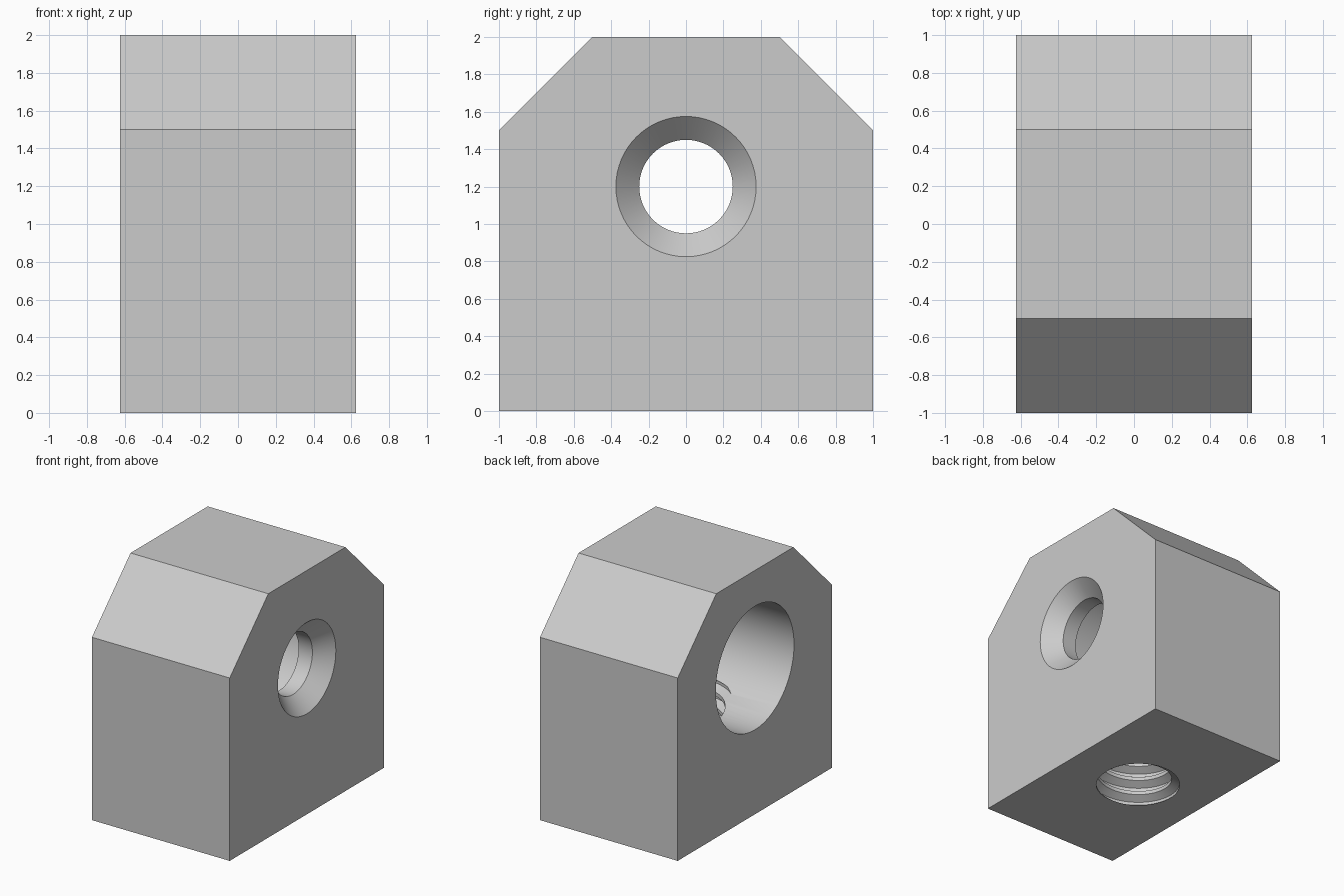
import bpy, bmesh, math

if "Cube" in bpy.data.objects:
    bpy.data.objects.remove(bpy.data.objects["Cube"])

HALF_X = 0.625      # half width of the block
BORE_Z = 1.2        # height of the cross bore axis
SIDES = 64


def make_object(name, bm):
    bmesh.ops.recalc_face_normals(bm, faces=bm.faces[:])
    mesh = bpy.data.meshes.new(name)
    bm.to_mesh(mesh)
    bm.free()
    obj = bpy.data.objects.new(name, mesh)
    bpy.context.collection.objects.link(obj)
    return obj


def cut(target, cutter):
    cutter.hide_render = True
    bpy.context.view_layer.objects.active = target
    mod = target.modifiers.new("cut", 'BOOLEAN')
    mod.operation = 'DIFFERENCE'
    mod.solver = 'EXACT'
    mod.object = cutter
    bpy.ops.object.modifier_apply(modifier=mod.name)
    bpy.data.objects.remove(cutter)


# Block: chamfered outline extruded across the width
bm = bmesh.new()
outline = [(-1, 0), (1, 0), (1, 1.5), (0.5, 2), (-0.5, 2), (-1, 1.5)]
face = bm.faces.new([bm.verts.new((-HALF_X, y, z)) for y, z in outline])
ext = bmesh.ops.extrude_face_region(bm, geom=[face])
bmesh.ops.translate(bm, vec=(2 * HALF_X, 0, 0),
                    verts=[v for v in ext['geom'] if isinstance(v, bmesh.types.BMVert)])
block = make_object("mounting_block", bm)

# Cross bore: wide pocket, narrow neck and countersink turned around one axis
bm = bmesh.new()
profile = [(-0.8, 0.507), (0.375, 0.507), (0.375, 0.25), (0.5, 0.25), (0.725, 0.475)]
rings = []
for x, r in profile:
    rings.append([bm.verts.new((x, r * math.cos(a), BORE_Z + r * math.sin(a)))
                  for a in (2 * math.pi * i / SIDES for i in range(SIDES))])
for a, b in zip(rings, rings[1:]):
    for i in range(SIDES):
        j = (i + 1) % SIDES
        bm.faces.new((a[i], a[j], b[j], b[i]))
bm.faces.new(rings[0])
bm.faces.new(rings[-1])
cut(block, make_object("bore_cutter", bm))

# Threaded hole: a helical profile rising from the underside into the bore
MINOR, MAJOR, PITCH = 0.29, 0.35, 0.125
START = math.radians(-50)
tooth = [(MINOR, -0.015), (MINOR, 0.015), (MAJOR, 0.05), (MAJOR, 0.075)]
P, TURNS = len(tooth), 10
bm = bmesh.new()
columns = []
for j in range(SIDES):
    a = START + 2 * math.pi * j / SIDES
    columns.append([bm.verts.new((r * math.cos(a), r * math.sin(a),
                                  z + PITCH * (t - 2 + j / SIDES)))
                    for t in range(TURNS) for r, z in tooth])
# the last column joins the first one, one pitch higher
count = P * TURNS
for j in range(SIDES - 1):
    for k in range(count - 1):
        a, b = columns[j], columns[j + 1]
        bm.faces.new((a[k], b[k], b[k + 1], a[k + 1]))
a, b = columns[-1], columns[0]
for k in range(count - 1 - P):
    bm.faces.new((a[k], b[k + P], b[k + P + 1], a[k + 1]))
# close both ends with fans
top = count - 1
low = [c[0] for c in columns] + [b[k] for k in range(P, 0, -1)]
high = [c[top] for c in columns] + [a[k] for k in range(top - 1, top - P - 1, -1)]
for loop, z in ((low, -0.25), (high, 1.0)):
    hub = bm.verts.new((0, 0, z))
    for i, v in enumerate(loop):
        w = loop[(i + 1) % len(loop)]
        if loop is high and i >= SIDES - 1:
            continue
        bm.faces.new((v, w, hub))
    if loop is high:
        # seam at the upper end runs down the last column to the first
        seam = [a[k] for k in range(top, top - P - 1, -1)]
        for v, w in zip(seam, seam[1:]):
            bm.faces.new((v, w, hub))
        bm.faces.new((seam[-1], columns[0][top], hub))
cut(block, make_object("thread_cutter", bm))

# Finish: one plain grey, smooth bores with sharp edges
grey = bpy.data.materials.new("plain_grey")
grey.diffuse_color = (0.6, 0.6, 0.6, 1)
grey.use_nodes = True
grey.node_tree.nodes["Principled BSDF"].inputs["Base Color"].default_value = grey.diffuse_color
block.data.materials.clear()
block.data.materials.append(grey)
for p in block.data.polygons:
    p.material_index = 0
bpy.context.view_layer.objects.active = block
block.select_set(True)
bpy.ops.object.shade_smooth_by_angle(angle=math.radians(30))
